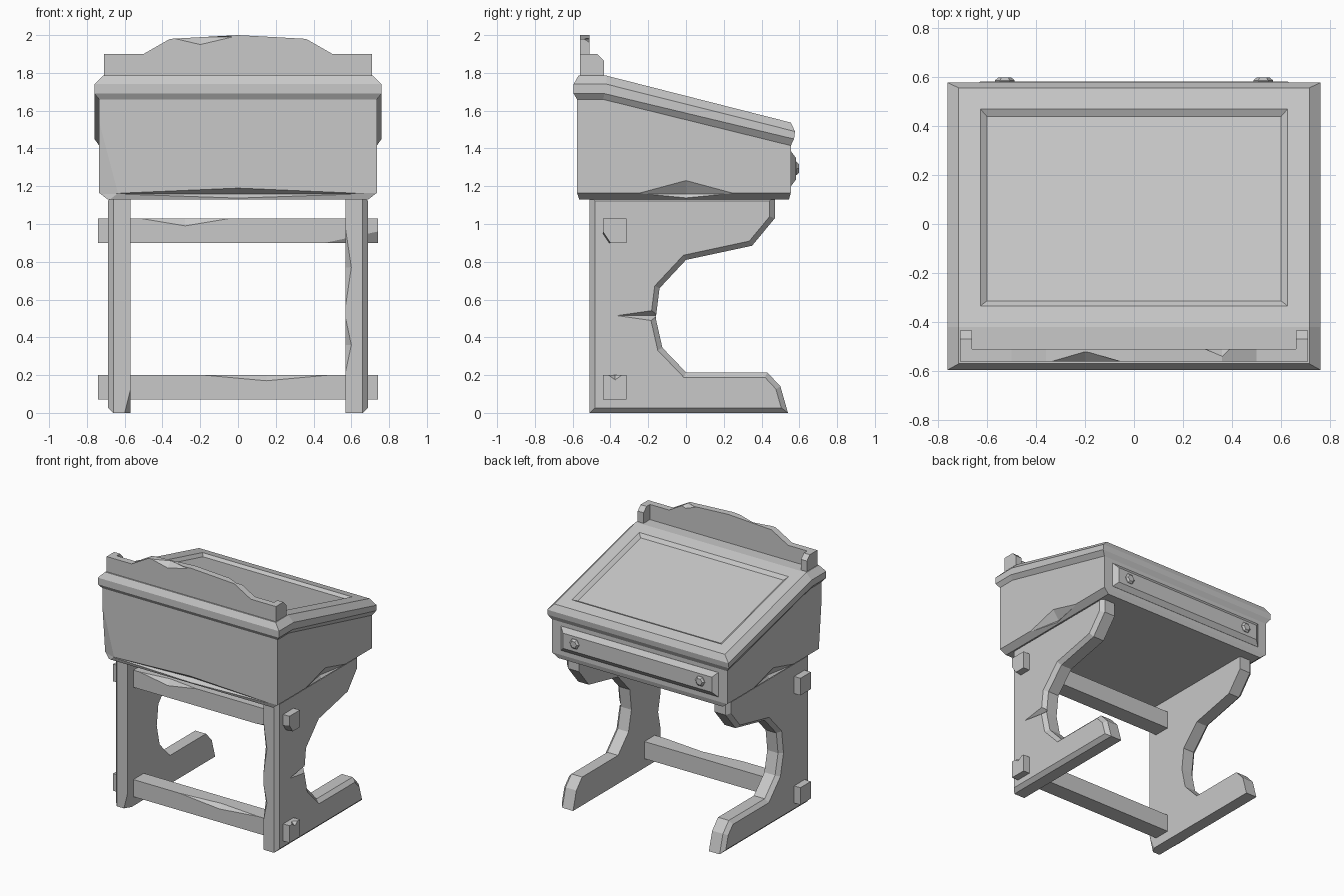
import bpy, bmesh
from mathutils import Vector

if "Cube" in bpy.data.objects:
    bpy.data.objects.remove(bpy.data.objects["Cube"])

grey = bpy.data.materials.new("plain grey")
grey.diffuse_color = (0.58, 0.58, 0.58, 1)
grey.use_nodes = True
grey.node_tree.nodes["Principled BSDF"].inputs["Base Color"].default_value = grey.diffuse_color


def finish(name, bm):
    bmesh.ops.recalc_face_normals(bm, faces=bm.faces)
    me = bpy.data.meshes.new(name)
    bm.to_mesh(me)
    bm.free()
    me.materials.append(grey)
    ob = bpy.data.objects.new(name, me)
    bpy.context.collection.objects.link(ob)
    return ob


def loft(rings, split=False):
    """Skin a stack of rings; split caps 6-point rings as a slope and a flat strip."""
    bm = bmesh.new()
    vs = [[bm.verts.new(p) for p in r] for r in rings]
    n = len(rings[0])
    for a, b in zip(vs, vs[1:]):
        for i in range(n):
            j = (i + 1) % n
            bm.faces.new((a[i], a[j], b[j], b[i]))
    caps = []
    for r in (vs[0], vs[-1]):
        if split:
            caps.append(bm.faces.new(r[:4]))
            bm.faces.new((r[0], r[3], r[4], r[5]))
        else:
            caps.append(bm.faces.new(r))
    bmesh.ops.recalc_face_normals(bm, faces=bm.faces)
    return bm, caps[1]


def inset(poly, d):
    """Offset a counter-clockwise polygon inwards."""
    out = []
    pts = [Vector(p) for p in poly]
    for i, p in enumerate(pts):
        e1 = (p - pts[i - 1]).normalized()
        e2 = (pts[(i + 1) % len(pts)] - p).normalized()
        n1, n2 = Vector((-e1.y, e1.x)), Vector((-e2.y, e2.x))
        out.append(p + (n1 + n2) * d / (1 + n1.dot(n2)))
    return out


def chip(ob, centre, half):
    """Cut a faceted nick out of an edge with an octahedron."""
    bm = bmesh.new()
    c = Vector(centre)
    for axis in range(3):
        for s in (-1, 1):
            v = Vector()
            v[axis] = s * half[axis]
            bm.verts.new(c + v)
    bmesh.ops.convex_hull(bm, input=bm.verts)
    cutter = finish("chip_cutter", bm)
    mod = ob.modifiers.new("chip", 'BOOLEAN')
    mod.operation, mod.object = 'DIFFERENCE', cutter
    deps = bpy.context.evaluated_depsgraph_get()
    new = bpy.data.meshes.new_from_object(ob.evaluated_get(deps))
    ob.modifiers.clear()
    ob.data = new
    bpy.data.objects.remove(cutter)


def box(name, x, y, z):
    rings = [[(a, y[0], z[0]), (a, y[1], z[0]), (a, y[1], z[1]), (a, y[0], z[1])] for a in x]
    return finish(name, loft(rings)[0])


def wedge_ring(x, back, kink, front):
    """Six-point outline: flat strip at the back, slope to the front."""
    return [(x, *kink), (x, *front), (-x, *front), (-x, *kink), (-x, *back), (x, *back)]


# Curved side legs with chamfered outer rim
leg = [(-0.51, 0), (0.54, 0), (0.50, 0.14), (0.43, 0.215), (0, 0.215), (-0.125, 0.345),
       (-0.16, 0.5), (-0.14, 0.66), (0, 0.81), (0.35, 0.885), (0.47, 1.03), (0.47, 1.15), (-0.51, 1.15)]
for s, side in ((1, "right"), (-1, "left")):
    rings = [[(s * x, *p) for p in inset(leg, d)] for x, d in ((0.57, 0), (0.66, 0), (0.687, 0.027))]
    ob = finish(side + "_leg", loft(rings)[0])
    if s > 0:
        chip(ob, (0.69, -0.17, 0.515), (0.04, 0.21, 0.03))
        chip(ob, (0.57, -0.51, 0.77), (0.03, 0.03, 0.2))
        chip(ob, (0.57, -0.51, 0.36), (0.03, 0.03, 0.14))
    else:
        chip(ob, (-0.57, -0.51, 0.0), (0.03, 0.05, 0.12))

# Cross rails poking through the legs
low = box("lower_rail", (-0.74, 0.74), (-0.44, -0.315), (0.07, 0.2))
chip(low, (0.15, -0.44, 0.2), (0.33, 0.03, 0.03))
chip(low, (0.74, -0.375, 0.2), (0.03, 0.035, 0.025))
top = box("upper_rail", (-0.74, 0.74), (-0.44, -0.315), (0.9, 1.03))
chip(top, (-0.28, -0.44, 1.03), (0.24, 0.03, 0.04))
chip(top, (0.74, -0.44, 0.9), (0.28, 0.04, 0.06))

# Wedge-shaped desk body
body = finish("desk_body", loft([
    wedge_ring(0.69, (-0.565, 1.13), (-0.42, 1.13), (0.545, 1.13)),
    wedge_ring(0.735, (-0.577, 1.165), (-0.42, 1.165), (0.555, 1.165)),
    wedge_ring(0.735, (-0.577, 1.675), (-0.42, 1.675), (0.555, 1.43))], True)[0])
chip(body, (0, -0.577, 1.16), (0.7, 0.04, 0.03))
chip(body, (-0.735, -0.577, 1.16), (0.1, 0.035, 0.38))
for s in (-1, 1):
    chip(body, (s * 0.735, 0, 1.16), (0.05, 0.26, 0.07))

# Sloping lid with chamfered rim and recessed writing panel
bm, slope = loft([
    wedge_ring(0.735, (-0.577, 1.66), (-0.44, 1.66), (0.555, 1.415)),
    wedge_ring(0.76, (-0.595, 1.69), (-0.43, 1.69), (0.572, 1.45)),
    wedge_ring(0.76, (-0.595, 1.74), (-0.42, 1.74), (0.577, 1.49)),
    wedge_ring(0.715, (-0.57, 1.785), (-0.42, 1.785), (0.555, 1.537))], True)
bmesh.ops.inset_region(bm, faces=[slope], thickness=0.088, use_even_offset=True)
bmesh.ops.inset_region(bm, faces=[slope], thickness=0.027, depth=-0.02, use_even_offset=True)
finish("lid", bm)

# Raised drawer front
rings = []
for y, x, z0, z1 in ((0.54, 0.66, 1.2, 1.385), (0.556, 0.66, 1.2, 1.385), (0.582, 0.625, 1.235, 1.35)):
    rings.append([(-x, y, z0), (x, y, z0), (x, y, z1), (-x, y, z1)])
finish("drawer_front", loft(rings)[0])

# Six-sided drawer knobs
hexagon = [(0.5, 0.87), (-0.5, 0.87), (-1, 0), (-0.5, -0.87), (0.5, -0.87), (1, 0)]
for s, side in ((1, "right"), (-1, "left")):
    rings = [[(s * 0.527 + r * a, y, 1.295 + r * b) for a, b in hexagon]
             for y, r in ((0.575, 0.04), (0.586, 0.04), (0.598, 0.026))]
    finish(side + "_knob", loft(rings)[0])

# Shaped back board
half = [(0.71, 1.775), (0.71, 1.9), (0.5, 1.9), (0.36, 1.98)]
outline = half + [(0, 2.0)] + [(-x, z) for x, z in reversed(half)]
board = finish("back_board", loft([[(x, y, z) for x, z in outline] for y in (-0.56, -0.51)])[0])
chip(board, (-0.2, -0.56, 1.99), (0.17, 0.04, 0.04))
chip(board, (0.36, -0.51, 1.98), (0.08, 0.03, 0.03))

# Little end brackets of the back board
bracket = [(-0.515, 1.77), (-0.435, 1.77), (-0.435, 1.865), (-0.47, 1.9), (-0.515, 1.9)]
for s, side in ((1, "right"), (-1, "left")):
    finish(side + "_bracket", loft([[(s * x, *p) for p in bracket] for x in (0.66, 0.71)])[0])
